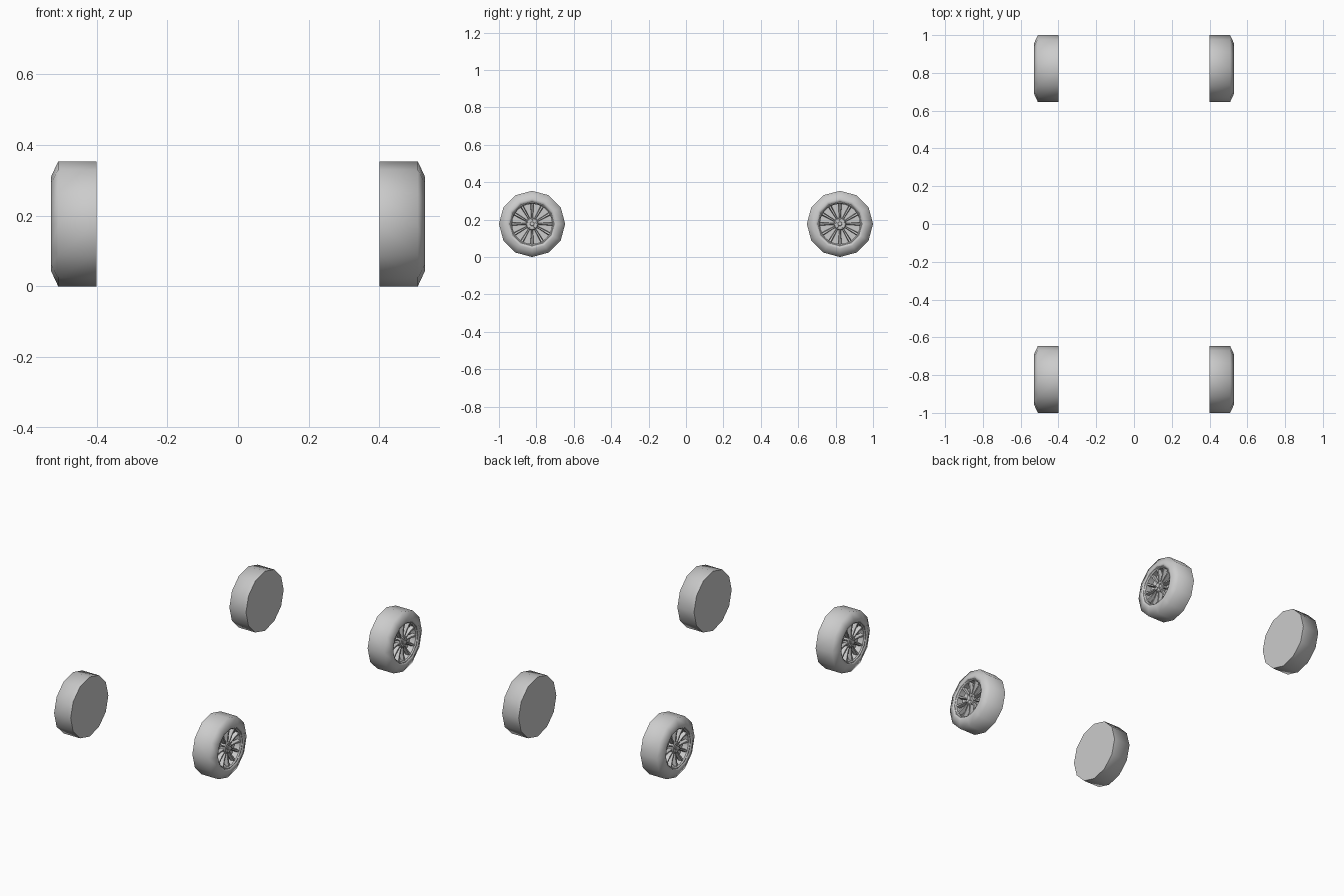
import bpy, bmesh
from math import sin, cos, pi, radians
from mathutils import Matrix

if "Cube" in bpy.data.objects:
    bpy.data.objects.remove(bpy.data.objects["Cube"])

R = 0.177      # tyre radius
CY = 0.823     # axle distance from the middle
SIDES = 12


def lathe(bm, profile, n, cy=0.0, cz=0.0, closed=False):
    """Spin (x, radius) points round an axis parallel to x."""
    rings = []
    for x, r in profile:
        if r == 0:
            rings.append([bm.verts.new((x, cy, cz))] * n)
        else:
            rings.append([bm.verts.new((x, cy + r * cos(2 * pi * i / n), cz + r * sin(2 * pi * i / n)))
                          for i in range(n)])
    pairs = list(zip(rings, rings[1:]))
    if closed:
        pairs.append((rings[-1], rings[0]))
    for a, b in pairs:
        for i in range(n):
            j = (i + 1) % n
            vs = list(dict.fromkeys([a[i], a[j], b[j], b[i]]))
            bm.faces.new(vs)


def spoke(bm, angle):
    """Tapered bar from hub to rim, bowed slightly inward at the hub."""
    rot = Matrix.Rotation(angle, 4, 'X')
    sections = []
    for r, front, half in ((0.022, 0.508, 0.004), (0.065, 0.511, 0.0065), (0.113, 0.519, 0.009)):
        pts = [(front - 0.022, r, -half), (front - 0.022, r, half),
               (front, r, half * 0.6), (front, r, -half * 0.6)]
        sections.append([bm.verts.new(rot @ Matrix.Translation(p).translation) for p in pts])
    for a, b in zip(sections, sections[1:]):
        for i in range(4):
            j = (i + 1) % 4
            bm.faces.new((a[i], a[j], b[j], b[i]))
    bm.faces.new(sections[0])
    bm.faces.new(sections[-1])


def finish(bm, name, side, y, angle):
    """Mirror to the side, place at the axle and shade."""
    bm.transform(Matrix.Translation((0, y, R)) @ Matrix.Diagonal((side, 1, 1, 1)))
    bmesh.ops.recalc_face_normals(bm, faces=bm.faces)
    mesh = bpy.data.meshes.new(name)
    bm.to_mesh(mesh)
    bm.free()
    ob = bpy.data.objects.new(name, mesh)
    bpy.context.collection.objects.link(ob)
    bpy.ops.object.select_all(action='DESELECT')
    ob.select_set(True)
    bpy.context.view_layer.objects.active = ob
    bpy.ops.object.shade_smooth_by_angle(angle=radians(angle))


def wheel(side, y, tag):
    # tyre with flat inner face and a recessed outer well
    bm = bmesh.new()
    lathe(bm, [(0.40, 0), (0.40, R), (0.509, R), (0.529, 0.134), (0.527, 0.119),
               (0.480, 0.112), (0.480, 0)], SIDES)
    finish(bm, "tyre_" + tag, side, y, 75)

    # rim lip
    bm = bmesh.new()
    lathe(bm, [(0.485, 0.116), (0.524, 0.120), (0.524, 0.113), (0.517, 0.107), (0.485, 0.107)],
          SIDES * 2, closed=True)
    finish(bm, "rim_" + tag, side, y, 35)

    # spokes
    bm = bmesh.new()
    for k in range(12):
        spoke(bm, k * pi / 6)
    finish(bm, "spokes_" + tag, side, y, 30)

    # hub with centre cap
    bm = bmesh.new()
    lathe(bm, [(0.478, 0), (0.478, 0.034), (0.508, 0.034), (0.513, 0.029), (0.513, 0.012),
               (0.516, 0.010), (0.516, 0)], 16)
    finish(bm, "hub_" + tag, side, y, 30)

    # wheel nuts
    bm = bmesh.new()
    for k in range(5):
        a = pi / 2 + k * 2 * pi / 5
        lathe(bm, [(0.508, 0), (0.508, 0.005), (0.518, 0.004), (0.518, 0)], 6,
              0.021 * cos(a), 0.021 * sin(a))
    finish(bm, "wheel_nuts_" + tag, side, y, 30)


for side, sx in ((1, "right"), (-1, "left")):
    for y, sy in ((-CY, "front"), (CY, "back")):
        wheel(side, y, sy + "_" + sx)
